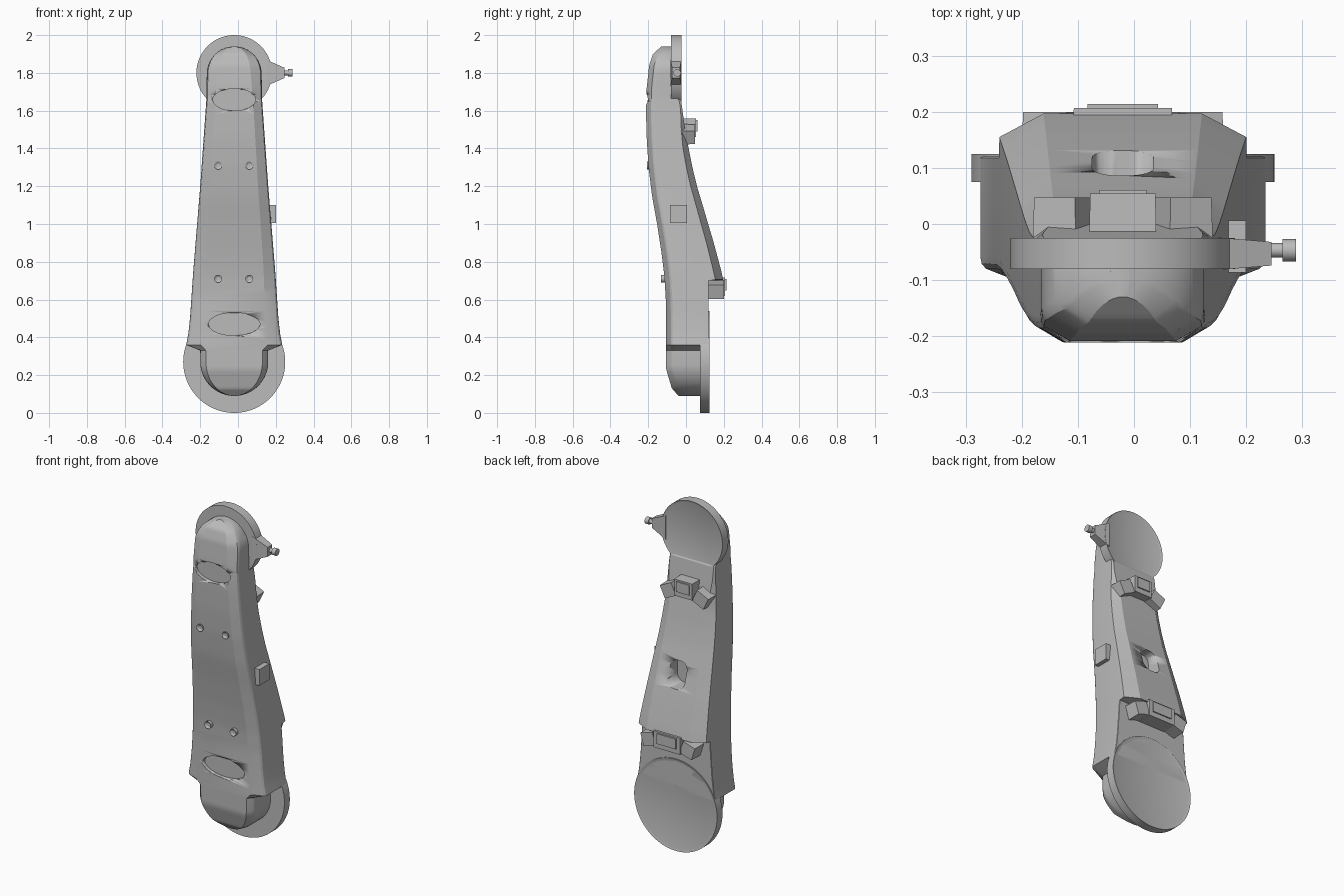
import bpy, bmesh, math
from mathutils import Vector, Matrix

if "Cube" in bpy.data.objects:
    bpy.data.objects.remove(bpy.data.objects["Cube"])

CX = -0.02  # centre line of the arm

grey = bpy.data.materials.new("plain grey")
grey.use_nodes = True
grey.diffuse_color = (0.5, 0.5, 0.5, 1)
grey.node_tree.nodes["Principled BSDF"].inputs["Base Color"].default_value = (0.5, 0.5, 0.5, 1)


def finish(bm, name, angle=30):
    bmesh.ops.recalc_face_normals(bm, faces=bm.faces)
    mesh = bpy.data.meshes.new(name)
    bm.to_mesh(mesh)
    bm.free()
    mesh.materials.append(grey)
    ob = bpy.data.objects.new(name, mesh)
    bpy.context.collection.objects.link(ob)
    bpy.ops.object.select_all(action="DESELECT")
    ob.select_set(True)
    bpy.context.view_layer.objects.active = ob
    bpy.ops.object.shade_smooth_by_angle(angle=math.radians(angle))
    return ob


def interp(points, z):
    """Piecewise linear lookup of a profile of (z, value) pairs."""
    for (z0, v0), (z1, v1) in zip(points, points[1:]):
        if z <= z1:
            return v0 + (v1 - v0) * max(0, z - z0) / (z1 - z0)
    return points[-1][1]


def rod(name, centre, radius, length, axis="Y", sides=64, scale=(1, 1, 1), rim=0, sink=0):
    """Cylinder along an axis; rim and sink recess its end caps on the + side."""
    bm = bmesh.new()
    bmesh.ops.create_cone(bm, cap_ends=True, segments=sides, radius1=radius,
                          radius2=radius, depth=length)
    if rim:
        bm.faces.ensure_lookup_table()
        cap = max(bm.faces, key=lambda f: f.calc_center_median().z)
        bmesh.ops.inset_region(bm, faces=[cap], thickness=rim)
        bmesh.ops.translate(bm, vec=(0, 0, -sink), verts=cap.verts)
    turn = Matrix.Rotation(-math.pi / 2, 4, "X") if axis == "Y" else Matrix.Rotation(math.pi / 2, 4, "Y")
    bmesh.ops.transform(bm, matrix=Matrix.Translation(centre) @ Matrix.Diagonal((*scale, 1)) @ turn,
                        verts=bm.verts)
    return finish(bm, name)


def block(name, centre, size, tilt=0, taper=1):
    """Box tilted about y, with its top (+y) side shrunk by taper."""
    bm = bmesh.new()
    bmesh.ops.create_cube(bm, size=1)
    for v in bm.verts:
        k = taper if v.co.y > 0 else 1
        v.co = Vector((v.co.x * size[0] * k, v.co.y * size[1], v.co.z * size[2] * k))
    bmesh.ops.transform(bm, matrix=Matrix.Translation(centre) @ Matrix.Rotation(tilt, 4, "Y"),
                        verts=bm.verts)
    return finish(bm, name)


# Arm profiles along the height
FRONT = [(.09, -.04), (.13, -.075), (.23, -.105), (.6, -.107), (.72, -.114), (.85, -.13), (1, -.153),
         (1.15, -.18), (1.3, -.198), (1.45, -.208), (1.6, -.212), (1.72, -.208), (1.84, -.195),
         (1.9, -.175), (1.94, -.13)]
BACK = [(.33, .08), (.36, .12), (.7, .12), (.705, .197), (.75, .187), (.9, .147), (1.1, .088),
        (1.2, .058), (1.3, .034), (1.4, .014), (1.5, -.005), (1.65, -.025), (1.7, -.06), (1.94, -.075)]
WIDTH = [(.33, .18), (.36, .254), (.42, .243), (.5, .234), (.75, .217), (1.2, .18), (1.65, .148), (1.8, .145)]
FLAT = [(.33, .83), (.36, .7), (.8, .72), (1.65, .68), (1.8, .6)]
BACK_FLAT = [(.7, .99), (.705, .64), (1.4, .72), (1.6, .95)]
BACK_BEVEL = [(.7, .002), (.705, .042), (1.4, .03), (1.6, .01)]


def half_width(z):
    w = interp(WIDTH, z)
    if z < .27:
        w = math.sqrt(max(0, .18 ** 2 - (z - .27) ** 2))
    elif z > 1.795:
        w = math.sqrt(max(0, .145 ** 2 - (z - 1.795) ** 2))
    return max(w, .012)


def arm_section(z):
    w, f, b = half_width(z), interp(FRONT, z), interp(BACK, z)
    flat = w * interp(FLAT, z)
    wb, bevel = w * interp(BACK_FLAT, z), interp(BACK_BEVEL, z)
    side = f + .032
    half = [(flat, f), (w * .96, side - .006), (w * .99, side + .003), (w, side + .016),
            (w, b - bevel), (wb, b)]
    ring = half + [(-x, y) for x, y in reversed(half)]
    return [(CX + x, y, z) for x, y in ring]


# Arm body: stacked sections with rounded hub and rounded top
levels = {.33, .36, .7, .705}
levels |= {.27 - .18 * math.cos(i * math.pi / 32) for i in range(16)}
levels |= {1.795 + .145 * math.sin(i * math.pi / 32) for i in range(17)}
levels |= {.39 + .03 * i for i in range(10)} | {.74 + .035 * i for i in range(30)}
bm = bmesh.new()
rings = [[bm.verts.new(p) for p in arm_section(z)] for z in sorted(levels)]
for low, high in zip(rings, rings[1:]):
    for i in range(len(low)):
        j = (i + 1) % len(low)
        bm.faces.new((low[i], low[j], high[j], high[i]))
bm.faces.new(rings[0])
bm.faces.new(rings[-1])
arm = finish(bm, "arm_body", 25)

# Recesses: two oval pockets in front and a rounded opening at the back
cutters = [
    rod("upper_pocket_cutter", (CX, -.24, 1.658), 1, .1, scale=(.113, 1, .058)),
    rod("lower_pocket_cutter", (CX, -.135, .47), 1, .1, scale=(.136, 1, .06)),
]
slot = block("opening_cutter", (CX, .13, 1.03), (.11, .2, .15))
bevel = slot.modifiers.new("round", "BEVEL")
bevel.width, bevel.segments = .045, 6
bevel.limit_method = "WEIGHT"
weights = slot.data.attributes.new("bevel_weight_edge", "FLOAT", "EDGE")
for e in slot.data.edges:
    a, b = (slot.data.vertices[i].co for i in e.vertices)
    weights.data[e.index].value = 1.0 if abs(a.y - b.y) > .1 else 0.0
cutters.append(slot)
bpy.context.view_layer.objects.active = arm
for c in cutters:
    c.hide_render = True
    cut = arm.modifiers.new(c.name, "BOOLEAN")
    cut.operation, cut.solver, cut.object = "DIFFERENCE", "EXACT", c
    bpy.ops.object.modifier_apply(modifier=cut.name)
    bpy.data.objects.remove(c)

# Joint discs with a thin raised rim at the back
rod("upper_disc", (CX, -.0525, 1.8), .2, .055, sides=96, rim=.013, sink=.005)
rod("lower_disc", (CX, .1, .27), .27, .05, sides=96, rim=.016, sink=.005)

# Cable connector on the upper disc
bm = bmesh.new()
bmesh.ops.create_cube(bm, size=1)
for v in bm.verts:
    outer = v.co.x > 0
    v.co = Vector((.245 if outer else .15, -.053 + v.co.y * (.042 if outer else .058),
                   1.8 + v.co.z * (.055 if outer else .14)))
finish(bm, "connector_base")
rod("connector_pin", (.255, -.047, 1.8), .013, .04, "X", 24)
rod("connector_head", (.277, -.047, 1.8), .02, .024, "X", 24)

# Side button
block("side_button", (.175, -.04, 1.053), (.05, .092, .095))

# Front screws
for row, z in (("upper", 1.31), ("lower", .71)):
    y = interp(FRONT, z)
    out = .008 if row == "upper" else .02
    for side, x in (("right", -.105), ("left", .06)):
        screw = rod(f"{row}_{side}_screw", (x, y, z), .021, 2 * out, sides=24, scale=(1, -1, 1), rim=.011, sink=.007)

# Clips at the back: a centre block flanked by two drooping blocks
def clip(name, z, y0, y1, mid, wing, offset, drop, angle):
    depth, yc = y1 - y0, (y0 + y1) / 2
    block(name + "_centre", (CX, yc, z), (mid, depth, .1), taper=.97)
    block(name + "_tab", (CX, y1, z + .01), (mid * .7, .014, .06))
    for label, s in (("left", 1), ("right", -1)):
        block(f"{name}_{label}_wing", (CX + s * offset, yc - .004, z - drop), (wing, depth - .006, .08),
              tilt=s * angle, taper=.95)


clip("upper_clip", 1.51, -.03, .054, .12, .085, .105, .035, .45)
clip("lower_clip", .668, .1, .207, .18, .085, .128, .016, .3)
